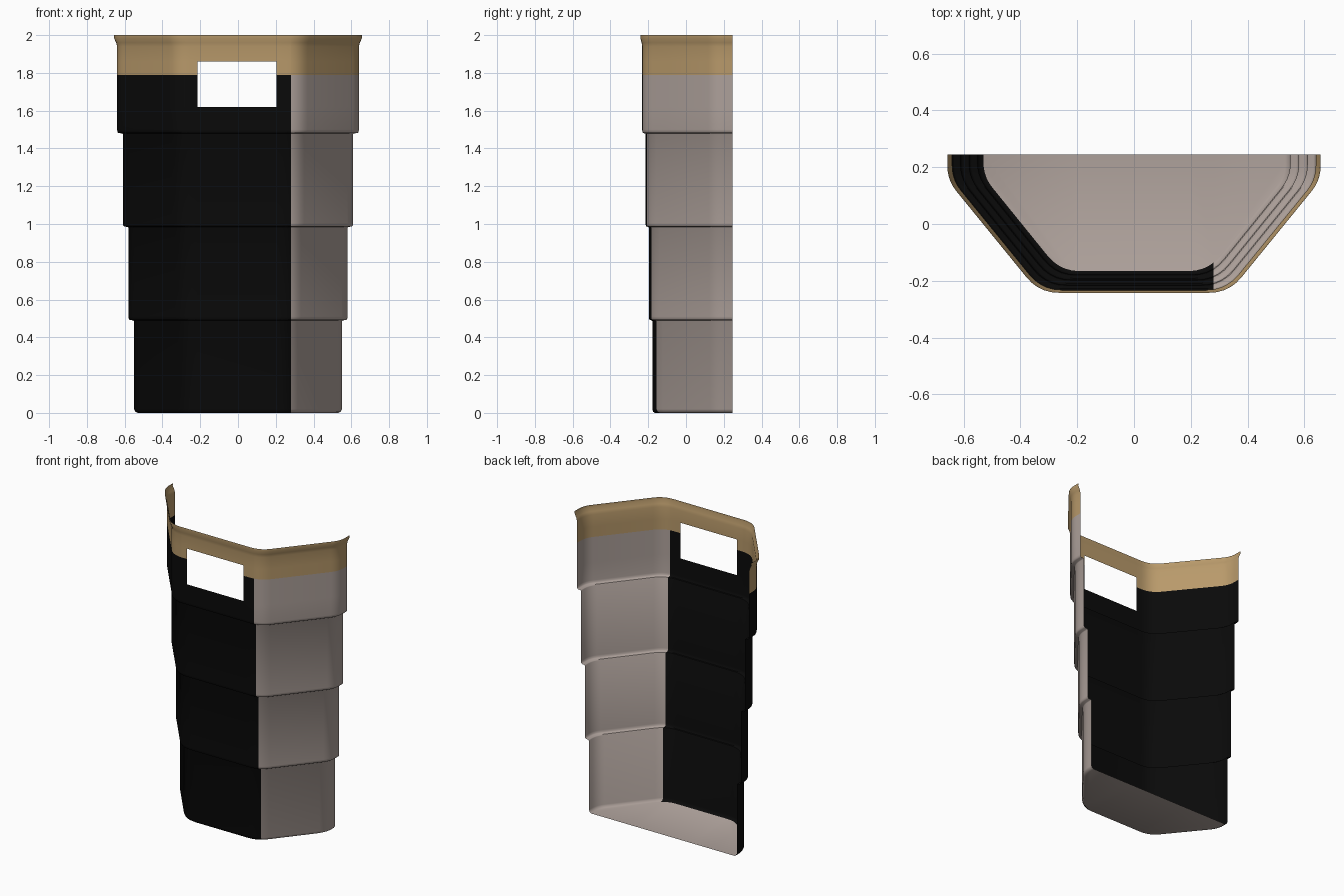
import bpy, bmesh, math
from mathutils import Vector

cube = bpy.data.objects.get("Cube")
if cube:
    bpy.data.objects.remove(cube)


def material(name, rgb):
    m = bpy.data.materials.new(name)
    m.use_nodes = True
    m.diffuse_color = (*rgb, 1)
    m.node_tree.nodes["Principled BSDF"].inputs["Base Color"].default_value = (*rgb, 1)
    return m


TAUPE, BLACK, TAN = range(3)
materials = [material("taupe", (0.42, 0.355, 0.325)),
             material("black", (0.003, 0.003, 0.003)),
             material("tan", (0.48, 0.32, 0.145))]


def rounded(corner, before, after, radius=0.07, steps=5):
    """Points of a curve that rounds off one corner."""
    p = corner + (before - corner).normalized() * radius
    q = corner + (after - corner).normalized() * radius
    ts = [i / steps for i in range(steps + 1)]
    return [p * (1 - t) ** 2 + corner * 2 * t * (1 - t) + q * t * t for t in ts]


def plan(d):
    """Open-backed trapezoid outline, grown outward by d."""
    back = Vector((0.55 + d, 0.245))
    side = Vector((0.55 + d, 0.165 - 0.1 * d))
    front = Vector((0.272 + 0.58 * d, -0.178 - 0.6 * d))
    mirror = Vector((-front.x, front.y))
    half = [back] + rounded(side, back, front, 0.05) + rounded(front, side, mirror)
    return half + [Vector((-p.x, p.y)) for p in reversed(half)]


# Stepped wall profile as (height, outward growth)
levels = [(0, -0.02), (0.006, -0.007), (0.02, 0)]
for i, z in enumerate((0.49, 0.985, 1.48)):
    d = 0.03 * i
    levels += [(z - 0.005, d), (z, d + 0.004), (z + 0.001, d + 0.022),
               (z + 0.007, d + 0.028), (z + 0.02, d + 0.03)]
# Flared lip
levels += [(1.94, 0.09), (1.96, 0.095), (1.985, 0.107), (2.0, 0.106)]

bm = bmesh.new()
rings = [[bm.verts.new((p.x, p.y, z)) for p in plan(d)] for z, d in levels]
floor = bm.faces.new(rings[0])
for low, high in zip(rings, rings[1:]):
    for i in range(len(low) - 1):
        bm.faces.new((low[i], high[i], high[i + 1], low[i + 1]))
bmesh.ops.recalc_face_normals(bm, faces=bm.faces)

# Cut lines for the handle opening and the colour borders
LEFT, RIGHT, BOTTOM, TOP = -0.215, 0.205, 1.62, 1.86
SPLIT, BAND = 0.28, 1.79
cuts = [((x, 0, 0), (1, 0, 0)) for x in (LEFT, RIGHT, SPLIT)]
cuts += [((0, 0, z), (0, 0, 1)) for z in (BOTTOM, TOP, BAND)]
for co, no in cuts:
    bmesh.ops.bisect_plane(bm, geom=bm.verts[:] + bm.edges[:] + bm.faces[:],
                           plane_co=co, plane_no=no)

# Handle opening through the front wall
opening = []
for f in bm.faces:
    c = f.calc_center_median()
    if LEFT < c.x < RIGHT and BOTTOM < c.z < TOP:
        opening.append(f)
bmesh.ops.delete(bm, geom=opening, context='FACES')

# Tan top band, black front and right side, taupe left side and floor
for f in bm.faces:
    c = f.calc_center_median()
    if c.z > BAND:
        f.material_index = TAN
    elif c.x < SPLIT and c.z > 0.001:
        f.material_index = BLACK
    else:
        f.material_index = TAUPE

mesh = bpy.data.meshes.new("stepped_shell")
bm.to_mesh(mesh)
bm.free()
for m in materials:
    mesh.materials.append(m)
shell = bpy.data.objects.new("stepped_shell", mesh)
bpy.context.collection.objects.link(shell)
bpy.ops.object.select_all(action='DESELECT')
shell.select_set(True)
bpy.context.view_layer.objects.active = shell
bpy.ops.object.shade_smooth_by_angle(angle=math.radians(50))
